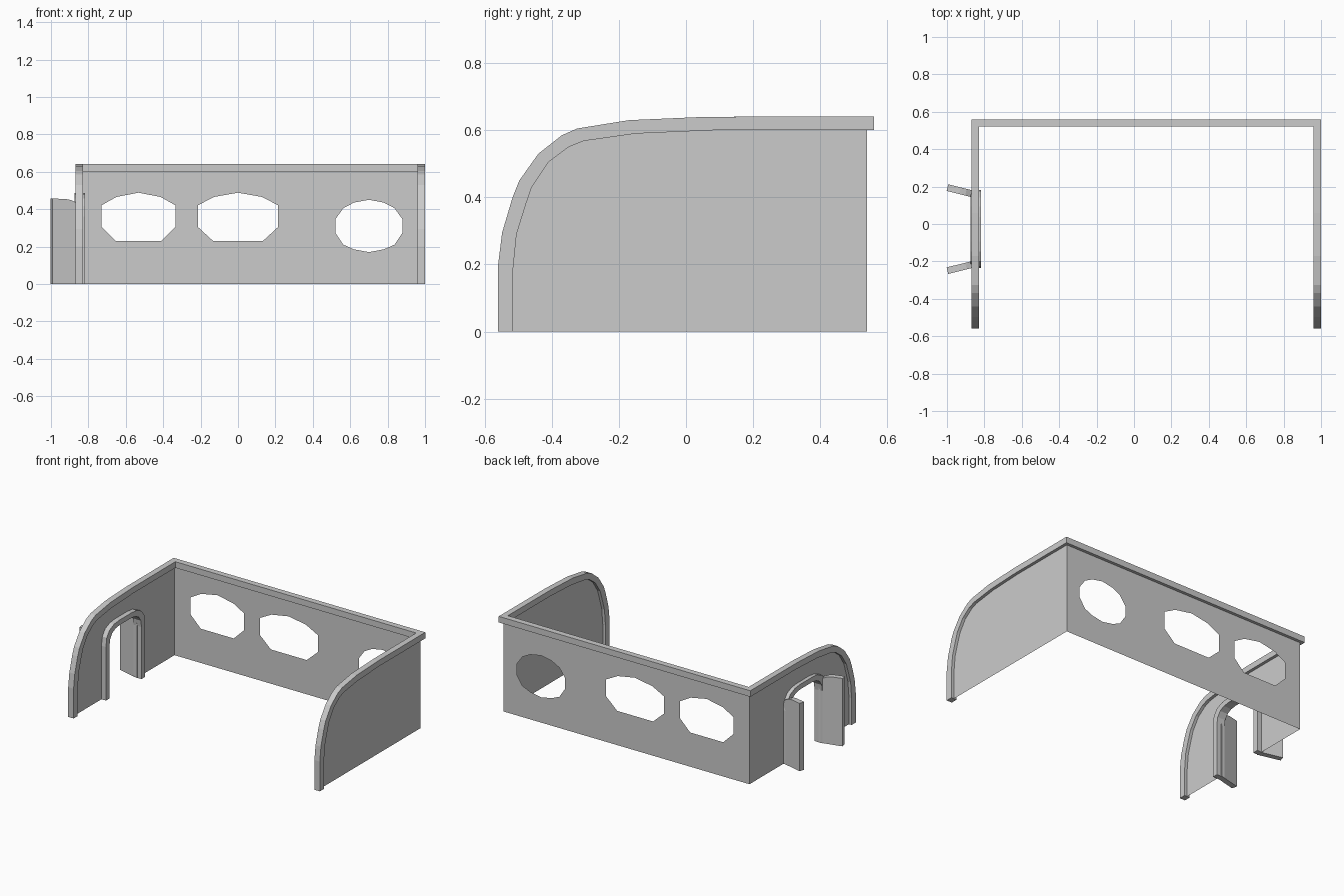
import bpy
from math import radians, sin, cos
from mathutils import Vector
from mathutils.geometry import tessellate_polygon

if "Cube" in bpy.data.objects:
    bpy.data.objects.remove(bpy.data.objects["Cube"])

XL, XR, YB = -0.85, 0.98, 0.54      # wall planes
H = 0.02                            # half width of the rail
DOOR_Y = -0.0275                    # doorway centre


def make(name, verts, faces):
    me = bpy.data.meshes.new(name)
    me.from_pydata([tuple(v) for v in verts], [], faces)
    me.update()
    ob = bpy.data.objects.new(name, me)
    bpy.context.collection.objects.link(ob)
    return ob


def sheet(name, loops, place):
    """Thin flat panel from an outline plus holes."""
    loops = [[Vector((a, b, 0)) for a, b in lp] for lp in loops]
    flat = [v for lp in loops for v in lp]
    tris = [tuple(t) for t in tessellate_polygon(loops)]
    return make(name, [place(v.x, v.y) for v in flat], tris)


def loft(name, rings):
    """Closed solid through a row of four-cornered rings."""
    verts = [v for r in rings for v in r]
    faces = [(3, 2, 1, 0)]
    for i in range(len(rings) - 1):
        for k in range(4):
            j = (k + 1) % 4
            faces.append((4 * i + k, 4 * i + j, 4 * i + 4 + j, 4 * i + 4 + k))
    n = 4 * (len(rings) - 1)
    faces.append((n, n + 1, n + 2, n + 3))
    return make(name, verts, faces)


# Rail side profile (y, z): outer and inner edge
outer = [(-.56, 0), (-.56, .20), (-.548, .295), (-.517, .40), (-.497, .45),
         (-.44, .53), (-.37, .585), (-.325, .605), (-.17, .63), (.06, .64)]
inner = [(-.516, 0), (-.516, .18), (-.505, .29), (-.477, .38), (-.46, .43),
         (-.41, .505), (-.35, .55), (-.305, .568), (-.15, .59), (.08, .60)]
mid = [((a + c) / 2, (b + d) / 2) for (a, b), (c, d) in zip(outer, inner)]


# Rail running up, along the back and down again
def side_rings(x, s):
    xo, xi = x + s * H, x - s * H
    rings = [[(xo, *o), (xi, *o), (xi, *i), (xo, *i)] for o, i in zip(outer, inner)]
    rings.append([(xo, YB + H, .641), (xi, YB - H, .641),
                  (xi, YB - H, .60), (xo, YB + H, .60)])
    return rings


loft("top_rail", side_rings(XL, -1) + side_rings(XR, 1)[::-1])

# Half arch of the doorway (offset from centre, z)
arch_in = [(.17, 0), (.17, .35), (.163, .395), (.14, .428), (.105, .446), (.06, .452)]
arch_out = [(.208, 0), (.208, .36), (.199, .418), (.17, .458), (.12, .48), (.065, .486)]


def full(half):
    return [(DOOR_Y - a, b) for a, b in half] + [(DOOR_Y + a, b) for a, b in half[::-1]]


# Side walls, the left one with the doorway cut out
end = [(YB, .62), (YB, 0)]
sheet("right_wall", [mid + end], lambda a, b: (XR, a, b))
sheet("left_wall", [mid + end + full(arch_in)[::-1]], lambda a, b: (XL, a, b))


# Back wall with three windows
def mirrored(cx, half):
    right = [(cx + a, b) for a, b in half]
    left = [(cx - a, b) for a, b in half[::-1] if a > 0]
    return right + left


def wide_window(cx, w):
    return mirrored(cx, [(0, .488), (.6 * w, .465), (w, .42), (w, .305), (.62 * w, .23)])


round_window = mirrored(.70, [(0, .45), (.08, .435), (.137, .405), (.18, .345),
                              (.18, .275), (.137, .21), (.08, .185), (0, .17)])
# drop the repeated lower and upper centre points
sheet("back_wall", [[(XL, 0), (XR, 0), (XR, .62), (XL, .62)],
                    wide_window(-.532, .198), wide_window(0, .215), round_window],
      lambda a, b: (a, YB, b))

# Door frame, passing through the wall
x0, x1 = -.875, -.817
loft("door_frame", [[(x0, *o), (x1, *o), (x1, *i), (x0, *i)]
                    for o, i in zip(full(arch_out), full(arch_in))])

# Two door leaves swung open to the outside
leaf = [(0, 0), (0, .36), (.006, .40), (.022, .433), (.055, .449), (.088, .455),
        (.157, .456), (.157, 0)]
ang, half_t = radians(14), .018
for name, s in (("door_leaf_back", 1), ("door_leaf_front", -1)):
    verts = []
    for t in (-half_t, half_t):
        for u, z in leaf:
            verts.append((-.845 - u * cos(ang) + t * sin(ang),
                          DOOR_Y + s * (.184 + u * sin(ang) + t * cos(ang)), z))
    n = len(leaf)
    faces = [tuple(range(n)), tuple(range(2 * n - 1, n - 1, -1))]
    faces += [(k, k + n, (k + 1) % n + n, (k + 1) % n) for k in range(n)]
    if s < 0:
        faces = [f[::-1] for f in faces]
    make(name, verts, faces)
